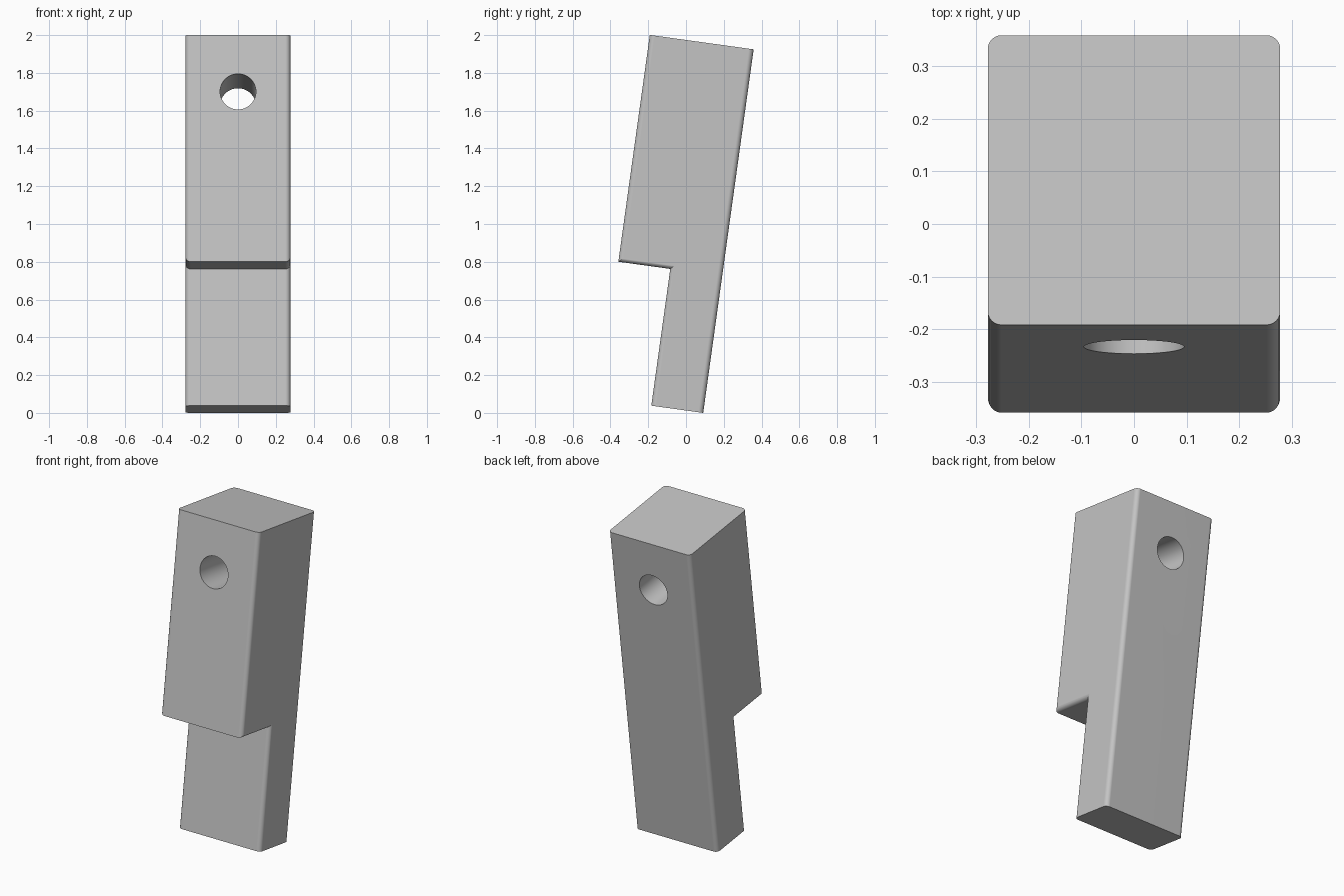
import bpy, bmesh
from math import radians
from mathutils import Matrix, Vector

cube = bpy.data.objects.get("Cube")
if cube:
    bpy.data.objects.remove(cube, do_unlink=True)

WIDTH, LENGTH, STEP = 0.555, 1.943, 0.731
HALF = WIDTH / 2
HOLE_RADIUS, HOLE_DROP = 0.095, 0.303
ROUND = 0.026
TILT = Matrix.Rotation(radians(-7.9), 4, 'X')

grey = bpy.data.materials.new("light grey")
grey.use_nodes = True
colour = (0.55, 0.55, 0.55, 1)
grey.diffuse_color = colour
grey.node_tree.nodes["Principled BSDF"].inputs["Base Color"].default_value = colour


def make_object(name, bm):
    mesh = bpy.data.meshes.new(name)
    bm.to_mesh(mesh)
    bm.free()
    mesh.materials.append(grey)
    obj = bpy.data.objects.new(name, mesh)
    bpy.context.collection.objects.link(obj)
    return obj


# Notched bar: stepped side profile extruded across its width
profile = [(HALF, 0), (HALF, LENGTH), (-HALF, LENGTH),
           (-HALF, STEP), (0, STEP), (0, 0)]
bm = bmesh.new()
side = bm.faces.new([bm.verts.new((-HALF, y, z)) for y, z in profile])
grown = bmesh.ops.extrude_face_region(bm, geom=[side], use_keep_orig=True)
verts = [v for v in grown["geom"] if isinstance(v, bmesh.types.BMVert)]
bmesh.ops.translate(bm, verts=verts, vec=(WIDTH, 0, 0))
bmesh.ops.recalc_face_normals(bm, faces=bm.faces)


# Round the side edges, leaving the two ends crisp
def is_rounded(edge):
    a, b = (v.co for v in edge.verts)
    at_end = abs(a.z - b.z) < 1e-4 and (a.z < 1e-4 or a.z > LENGTH - 1e-4)
    return abs(a.x - b.x) < 1e-4 and not at_end


bmesh.ops.bevel(bm, geom=[e for e in bm.edges if is_rounded(e)], offset=ROUND,
                offset_type='OFFSET', segments=6, profile=0.5, affect='EDGES')
bar = make_object("notched_bar", bm)

# Round hole through the upper part
bm = bmesh.new()
bmesh.ops.create_cone(bm, cap_ends=True, segments=64, radius1=HOLE_RADIUS,
                      radius2=HOLE_RADIUS, depth=1,
                      matrix=Matrix.Translation((0, 0, LENGTH - HOLE_DROP))
                      @ Matrix.Rotation(radians(90), 4, 'X'))
cutter = make_object("hole_cutter", bm)
cutter.hide_render = True

bpy.ops.object.select_all(action='DESELECT')
bar.select_set(True)
bpy.context.view_layer.objects.active = bar
cut = bar.modifiers.new("hole", 'BOOLEAN')
cut.operation = 'DIFFERENCE'
cut.solver = 'EXACT'
cut.object = cutter
bpy.ops.object.modifier_apply(modifier=cut.name)
bpy.data.objects.remove(cutter, do_unlink=True)

# Lean the bar back, stand it on the ground and centre it
bar.data.transform(TILT)
ys = [v.co.y for v in bar.data.vertices]
zs = [v.co.z for v in bar.data.vertices]
bar.data.transform(Matrix.Translation(Vector((0, -(min(ys) + max(ys)) / 2, -min(zs)))))
bpy.ops.object.shade_smooth_by_angle(angle=radians(30))
bar.modifiers.new("even_shading", 'WEIGHTED_NORMAL').keep_sharp = True
